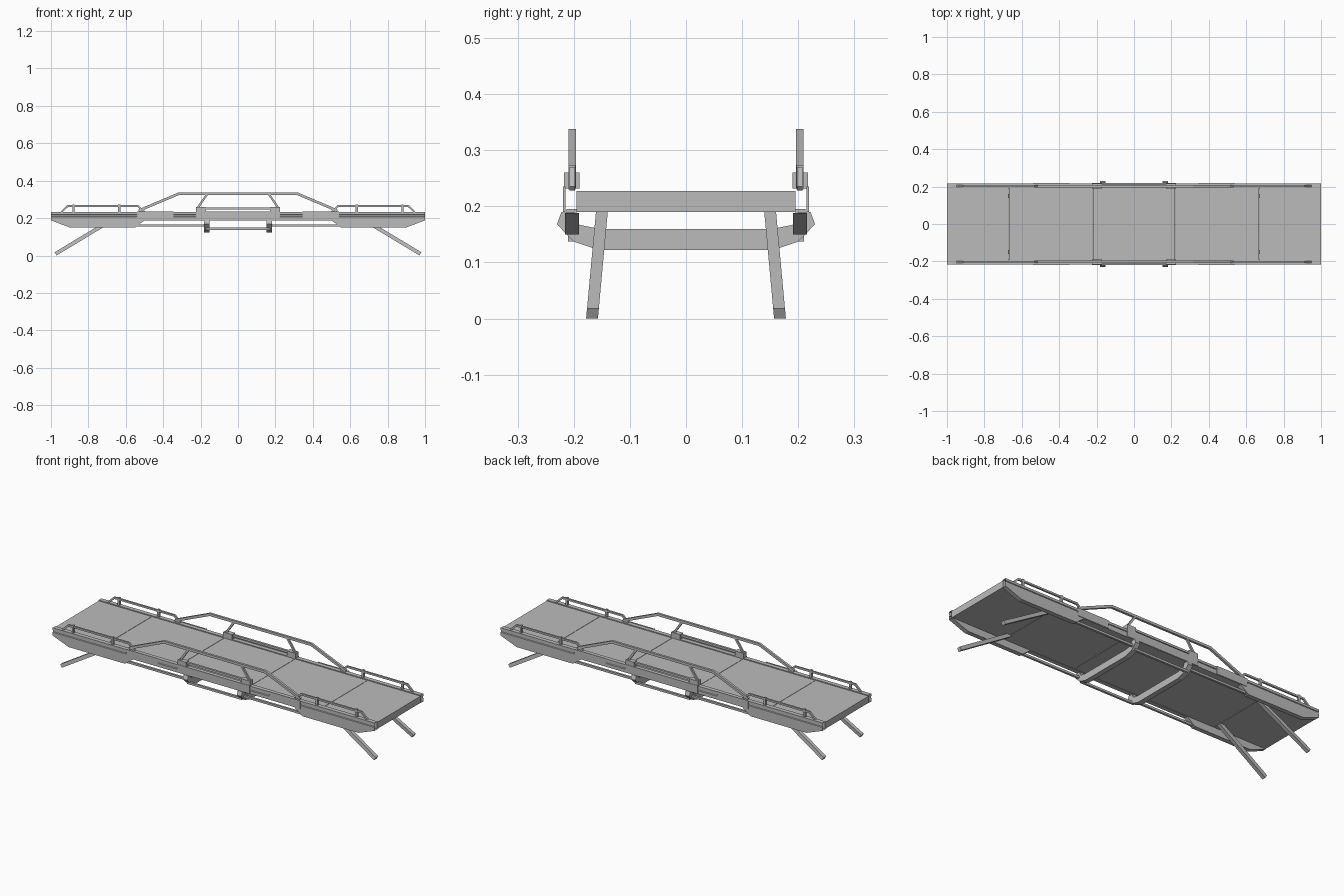
import bpy, bmesh
from mathutils import Vector

cube = bpy.data.objects.get("Cube")
if cube:
    bpy.data.objects.remove(cube, do_unlink=True)

grey = bpy.data.materials.new("plain_grey")
grey.use_nodes = True
grey.diffuse_color = (0.5, 0.5, 0.5, 1)
grey.node_tree.nodes["Principled BSDF"].inputs["Base Color"].default_value = (0.5, 0.5, 0.5, 1)


def finish(name, bm, mirror):
    """Turn a bmesh into an object, mirrored across the named axes."""
    bmesh.ops.recalc_face_normals(bm, faces=bm.faces)
    mesh = bpy.data.meshes.new(name)
    bm.to_mesh(mesh)
    bm.free()
    mesh.materials.append(grey)
    obj = bpy.data.objects.new(name, mesh)
    bpy.context.collection.objects.link(obj)
    if mirror:
        mod = obj.modifiers.new("mirror", 'MIRROR')
        mod.use_axis = ("x" in mirror, "y" in mirror, False)
        mod.use_mirror_merge = False
    return obj


def prism(name, outline, axis, a, b, mirror="xy", caps=True):
    """Extrude an outline along x (points are y,z) or y (points are x,z)."""
    bm = bmesh.new()

    def ring(d):
        return [bm.verts.new((d, p, q) if axis == "x" else (p, d, q)) for p, q in outline]
    lo, hi = ring(a), ring(b)
    n = len(outline)
    for i in range(n):
        j = (i + 1) % n
        bm.faces.new((lo[i], lo[j], hi[j], hi[i]))
    if caps:
        bm.faces.new(lo)
        bm.faces.new(hi)
    return finish(name, bm, mirror)


def box(name, x0, x1, y0, y1, z0, z1, mirror="xy"):
    return prism(name, [(x0, z0), (x1, z0), (x1, z1), (x0, z1)], "y", y0, y1, mirror)


def bar(name, path, thick, y0, y1, mirror="xy"):
    """Bent flat bar: mitred offset of a path in the x-z plane."""
    pts = [Vector(p) for p in path]
    upper, lower = [], []
    for i, p in enumerate(pts):
        d0 = (p - pts[i - 1]).normalized() if i else None
        d1 = (pts[i + 1] - p).normalized() if i < len(pts) - 1 else None
        d0, d1 = d0 or d1, d1 or d0
        normal = Vector((-(d0 + d1).y, (d0 + d1).x)).normalized()
        side = normal * (thick / 2 / normal.dot(Vector((-d0.y, d0.x))))
        upper.append(tuple(p + side))
        lower.append(tuple(p - side))
    return prism(name, upper + lower[::-1], "y", y0, y1, mirror)


# Deck panels with narrow seams
seams = [-1, -0.67, -0.22, 0.22, 0.67, 1]
for i in range(5):
    x0 = seams[i] + (0.001 if i else 0)
    x1 = seams[i + 1] - (0.001 if i < 4 else 0)
    box(f"deck_panel_{i + 1}", x0, x1, -0.195, 0.195, 0.19, 0.227, "")

# Hollow side rails, open at the ends, with a shallow outer groove
prism("side_rail", [(0.192, 0.188), (0.216, 0.188), (0.216, 0.207), (0.212, 0.209),
                    (0.212, 0.217), (0.216, 0.219), (0.216, 0.232), (0.192, 0.232)],
      "x", -1, 1, "y", caps=False)

# Tapered skirts under the rail ends
prism("end_skirt", [(0.5, 0.188), (0.55, 0.15), (0.9, 0.15), (1, 0.188)], "y", 0.191, 0.216)

# Sleeves and plates on the side rails
box("outer_sleeve", 0.345, 0.54, 0.215, 0.219, 0.19, 0.235)
box("centre_plate", -0.225, 0.225, 0.215, 0.219, 0.19, 0.235, "y")
box("centre_block", 0.17, 0.225, 0.19, 0.217, 0.232, 0.26)
box("centre_grip", -0.17, 0.17, 0.198, 0.21, 0.245, 0.257, "y")

# Tall centre guard rail with slanted struts
bar("guard_rail", [(-0.53, 0.238), (-0.5, 0.253), (-0.315, 0.331), (0.315, 0.331),
                   (0.5, 0.253), (0.53, 0.238)], 0.014, 0.196, 0.209, "y")
bar("guard_strut", [(0.165, 0.328), (0.215, 0.255)], 0.011, 0.198, 0.208)

# Low guard rails at both ends, with posts
bar("end_guard", [(0.5, 0.232), (0.535, 0.265), (0.91, 0.265), (0.945, 0.232)],
    0.01, 0.198, 0.208)
for label, x in (("inner", 0.635), ("outer", 0.88)):
    box(label + "_guard_post", x - 0.006, x + 0.006, 0.197, 0.209, 0.23, 0.274)

# Bent cross supports under the deck
half = [(0.155, 0.122), (0.2, 0.137), (0.23, 0.168), (0.222, 0.19),
        (0.2, 0.19), (0.19, 0.167), (0.155, 0.16)]
prism("cross_support", half + [(-y, z) for y, z in reversed(half)], "x", 0.153, 0.182, "x")
box("support_hanger", 0.16, 0.175, 0.195, 0.213, 0.17, 0.195)

# Lengthwise rods linking the supports and skirts
box("outer_rod", 0.17, 0.56, 0.198, 0.21, 0.154, 0.166)
box("centre_rod", -0.17, 0.17, 0.198, 0.21, 0.137, 0.149, "y")

# Splayed legs: the top end is shifted inward
leg = bar("leg", [(0.975, 0.009), (0.67, 0.193)], 0.02, 0.157, 0.178)
for v in leg.data.vertices:
    v.co.y -= 0.018 * max(0, v.co.z) / 0.195
